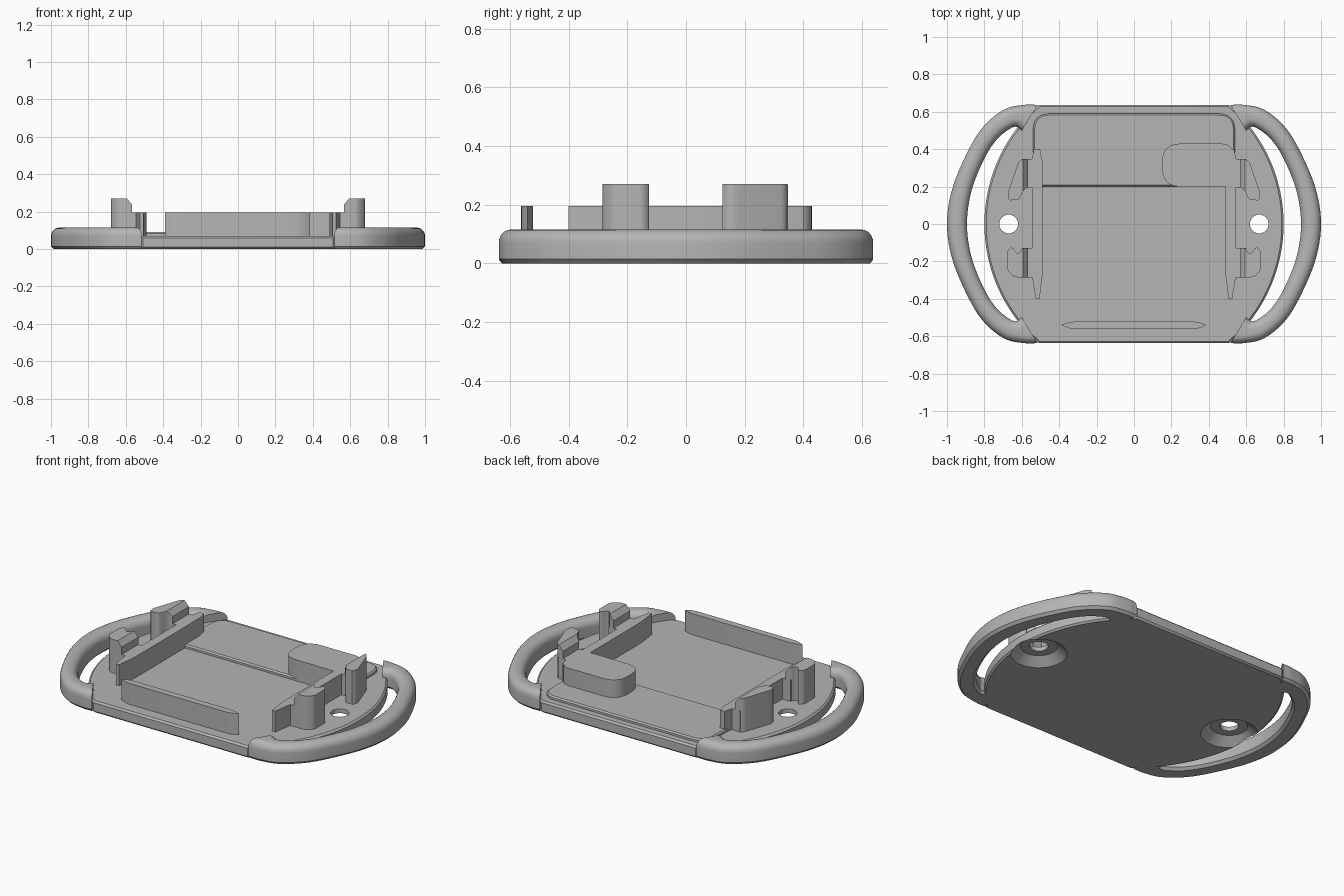
import bpy, bmesh, math
from mathutils import Vector

cube = bpy.data.objects.get("Cube")
if cube:
    bpy.data.objects.remove(cube, do_unlink=True)

GREY = bpy.data.materials.new("plain grey")
GREY.use_nodes = True
GREY.diffuse_color = (0.46, 0.46, 0.46, 1)
GREY.node_tree.nodes["Principled BSDF"].inputs["Base Color"].default_value = (0.46, 0.46, 0.46, 1)

FLOOR, WALL_TOP, DEPTH = 0.07, 0.195, 0.637


def finish(name, bm, mirror=False):
    """Turn a bmesh into a grey object, optionally mirrored across x."""
    bmesh.ops.recalc_face_normals(bm, faces=bm.faces)
    mesh = bpy.data.meshes.new(name)
    bm.to_mesh(mesh)
    bm.free()
    mesh.materials.append(GREY)
    ob = bpy.data.objects.new(name, mesh)
    bpy.context.collection.objects.link(ob)
    bpy.ops.object.select_all(action='DESELECT')
    ob.select_set(True)
    bpy.context.view_layer.objects.active = ob
    bpy.ops.object.shade_smooth_by_angle(angle=math.radians(30))
    if mirror:
        mod = ob.modifiers.new("mirror", 'MIRROR')
        mod.use_mirror_merge = False
        bpy.ops.object.modifier_apply(modifier=mod.name)
    return ob


def extrude(bm, outline, z0, z1, chamfer=0):
    """Extrude an outline upwards, chamfering the rims if asked."""
    base = bm.faces.new([bm.verts.new((x, y, z0)) for x, y in outline])
    made = bmesh.ops.extrude_face_region(bm, geom=[base])["geom"]
    top = [v for v in made if isinstance(v, bmesh.types.BMVert)]
    bmesh.ops.translate(bm, verts=top, vec=(0, 0, z1 - z0))
    if chamfer:
        rims = [e for e in bm.edges if abs(e.verts[0].co.z - e.verts[1].co.z) < 1e-6]
        bmesh.ops.bevel(bm, geom=rims, offset=chamfer, segments=1, affect='EDGES')


def prism(name, outline, z0, z1, chamfer=0, mirror=False):
    bm = bmesh.new()
    extrude(bm, outline, z0, z1, chamfer)
    return finish(name, bm, mirror)


def rounded(corners, steps=6):
    """Round polygon corners given as (x, y, radius) with quadratic curves."""
    out = []
    for i, (x, y, r) in enumerate(corners):
        p = Vector((x, y))
        if not r:
            out.append(p)
            continue
        a = p + (Vector(corners[i - 1][:2]) - p).normalized() * r
        b = p + (Vector(corners[(i + 1) % len(corners)][:2]) - p).normalized() * r
        for k in range(steps + 1):
            t = k / steps
            out.append(a * (1 - t) ** 2 + p * (1.6 * t * (1 - t) + 0.4 * t * (1 - t)) + b * t * t)
    return out


def spline(points, steps=6):
    """Catmull-Rom curve through the points."""
    pts = [Vector(p) for p in points]
    ext = [2 * pts[0] - pts[1]] + pts + [2 * pts[-1] - pts[-2]]
    out = []
    for i in range(1, len(ext) - 2):
        a, b, c, d = ext[i - 1:i + 3]
        for k in range(steps):
            t = k / steps
            out.append(0.5 * (2 * b + (c - a) * t + (2 * a - 5 * b + 4 * c - d) * t * t
                              + (3 * b - a - 3 * c + d) * t ** 3))
    return out + [pts[-1]]


def both_halves(points):
    """Complete a curve that ends at y = 0 with its reflection."""
    return points + [(x, -y) for x, y in points[-2::-1]]


# Base plate with bowed ends
R = 0.841
end_angle = math.asin(DEPTH / R)
bow = [(0.8 - R + R * math.cos(a), R * math.sin(a))
       for a in (end_angle * (k / 16 - 1) for k in range(33))]
plate = prism("base_plate", bow + [(-x, -y) for x, y in bow], 0, FLOOR, 0.01)

# Screw holes with tapered recesses on the underside
for side in (-1, 1):
    for r_low, r_high, z0, z1 in ((0.165, 0.1, -0.01, 0.045), (0.05, 0.05, 0.02, 0.1)):
        bpy.ops.mesh.primitive_cone_add(vertices=48, radius1=r_low, radius2=r_high, depth=z1 - z0,
                                        location=(side * 0.67, 0, (z0 + z1) / 2))
        cutter = bpy.context.object
        cutter.hide_render = True
        mod = plate.modifiers.new("hole", 'BOOLEAN')
        mod.operation, mod.solver, mod.object = 'DIFFERENCE', 'EXACT', cutter
        bpy.context.view_layer.objects.active = plate
        bpy.ops.object.modifier_apply(modifier=mod.name)
        bpy.data.objects.remove(cutter, do_unlink=True)

# Curved grab handles, lofted between an outer and an inner curve
outer = spline(both_halves([(0.515, DEPTH), (0.585, DEPTH), (0.69, 0.614), (0.797, 0.53),
                            (0.877, 0.41), (0.968, 0.2), (1, 0)]))
inner = spline(both_halves([(0.6, 0.5), (0.63, 0.52), (0.67, 0.505), (0.735, 0.45),
                            (0.8, 0.35), (0.868, 0.18), (0.893, 0)]))
half = [(0.015, 0), (0, 0.015)]
for k in range(7):
    a = math.pi / 2 * k / 6
    half.append((0.045 * (1 - math.cos(a)), 0.07 + 0.045 * math.sin(a)))
bm = bmesh.new()
rings = []
for o, i in zip(outer, inner):
    d = (i - o).normalized()
    ring = [(*(o + d * s), z) for s, z in half] + [(*(i - d * s), z) for s, z in reversed(half)]
    rings.append([bm.verts.new(p) for p in ring])
for r0, r1 in zip(rings, rings[1:]):
    for k in range(len(r0)):
        n = (k + 1) % len(r0)
        bm.faces.new((r0[k], r0[n], r1[n], r1[k]))
bm.faces.new(rings[0])
bm.faces.new(rings[-1])
finish("grab_handles", bm, mirror=True)

# Raised pad at the back of the tray
prism("raised_pad", rounded([(-0.54, 0.2, 0), (0.54, 0.2, 0), (0.54, 0.59, 0.09), (-0.54, 0.59, 0.09)]),
      FLOOR - 0.02, 0.09, 0.008)

# Tray walls
prism("side_walls", [(0.535, 0.4), (0.503, 0.4), (0.49, 0.34), (0.49, -0.28), (0.505, -0.4),
                     (0.525, -0.4), (0.545, -0.28), (0.545, 0.35)], FLOOR - 0.02, WALL_TOP, mirror=True)
prism("front_wall", rounded([(-0.39, -0.54, 0), (-0.34, -0.562, 0.03), (0.34, -0.562, 0.03), (0.385, -0.54, 0),
                             (0.34, -0.522, 0.03), (-0.34, -0.522, 0.03)]), FLOOR - 0.02, WALL_TOP)
prism("corner_block", rounded([(0.15, 0.2, 0.1), (0.52, 0.2, 0), (0.535, 0.43, 0.07), (0.15, 0.43, 0.1)]),
      FLOOR - 0.02, WALL_TOP)


def clip(name, outline):
    """Clip post with a low step and a sloped inner lip."""
    prism(name + "_step", [(0.53, outline[0][1]), (0.6, outline[0][1]),
                           (0.6, outline[-1][1]), (0.53, outline[-1][1])], FLOOR - 0.02, WALL_TOP, mirror=True)
    bm = bmesh.new()
    extrude(bm, rounded(outline), FLOOR - 0.02, 0.27)
    # slice off the inner top edge
    cut = bmesh.ops.bisect_plane(bm, geom=bm.verts[:] + bm.edges[:] + bm.faces[:],
                                 plane_co=(0.567, 0, 0.238), plane_no=(-0.032, 0, 0.027), clear_outer=True)
    edges = [e for e in cut["geom_cut"] if isinstance(e, bmesh.types.BMEdge)]
    bmesh.ops.holes_fill(bm, edges=edges)
    finish(name, bm, mirror=True)


clip("back_clips", [(0.567, 0.348, 0), (0.612, 0.348, 0.03), (0.68, 0.15, 0.03),
                    (0.665, 0.128, 0.015), (0.615, 0.128, 0.02), (0.59, 0.185, 0.02), (0.567, 0.195, 0)])
clip("front_clips", [(0.567, -0.128, 0), (0.595, -0.128, 0.012), (0.62, -0.165, 0.015), (0.655, -0.12, 0.015),
                     (0.678, -0.145, 0.015), (0.678, -0.25, 0.02), (0.64, -0.285, 0.02), (0.567, -0.285, 0)])
